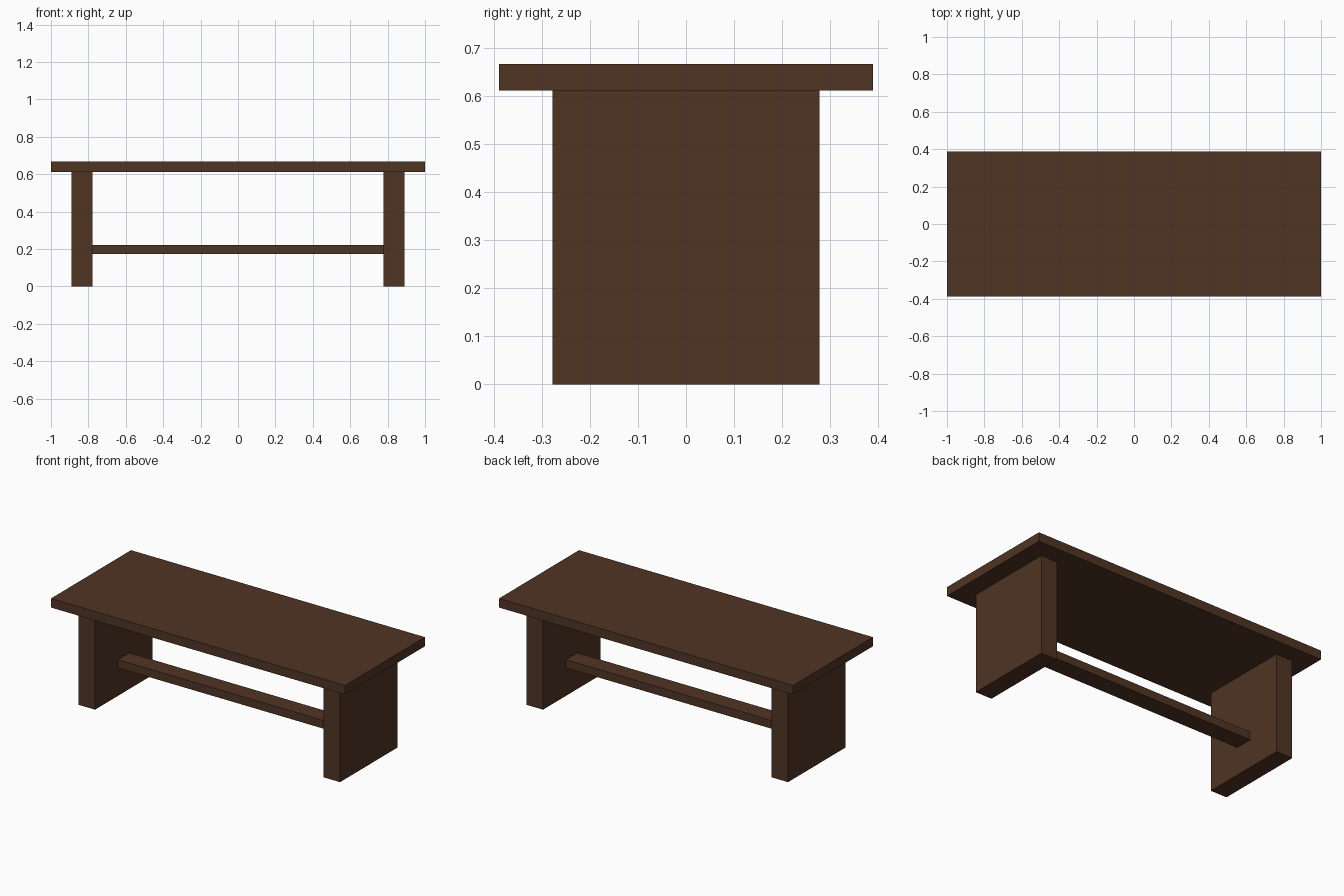
import bpy

if "Cube" in bpy.data.objects:
    bpy.data.objects.remove(bpy.data.objects["Cube"])

# One dark wood colour for the whole table
wood = bpy.data.materials.new("dark_brown_wood")
wood.diffuse_color = (0.078, 0.035, 0.017, 1.0)
wood.use_nodes = True
wood.node_tree.nodes["Principled BSDF"].inputs["Base Color"].default_value = wood.diffuse_color

U = 1 / 18  # all sizes fall on an 18-per-unit grid


def box(name, lo, hi):
    """Box between two corners given in grid units."""
    size = [(b - a) * U for a, b in zip(lo, hi)]
    centre = [(a + b) / 2 * U for a, b in zip(lo, hi)]
    bpy.ops.mesh.primitive_cube_add(size=1, location=centre)
    ob = bpy.context.object
    ob.name = name
    ob.scale = size
    bpy.ops.object.transform_apply(location=False, rotation=False, scale=True)
    ob.data.materials.append(wood)
    return ob


# Table top
box("table_top", (-18, -7, 11), (18, 7, 12))

# Slab legs at both ends
box("left_leg", (-16, -5, 0), (-14, 5, 11))
box("right_leg", (14, -5, 0), (16, 5, 11))

# Stretcher bar between the legs
box("stretcher", (-14, -1, 3.1), (14, 1, 4))
